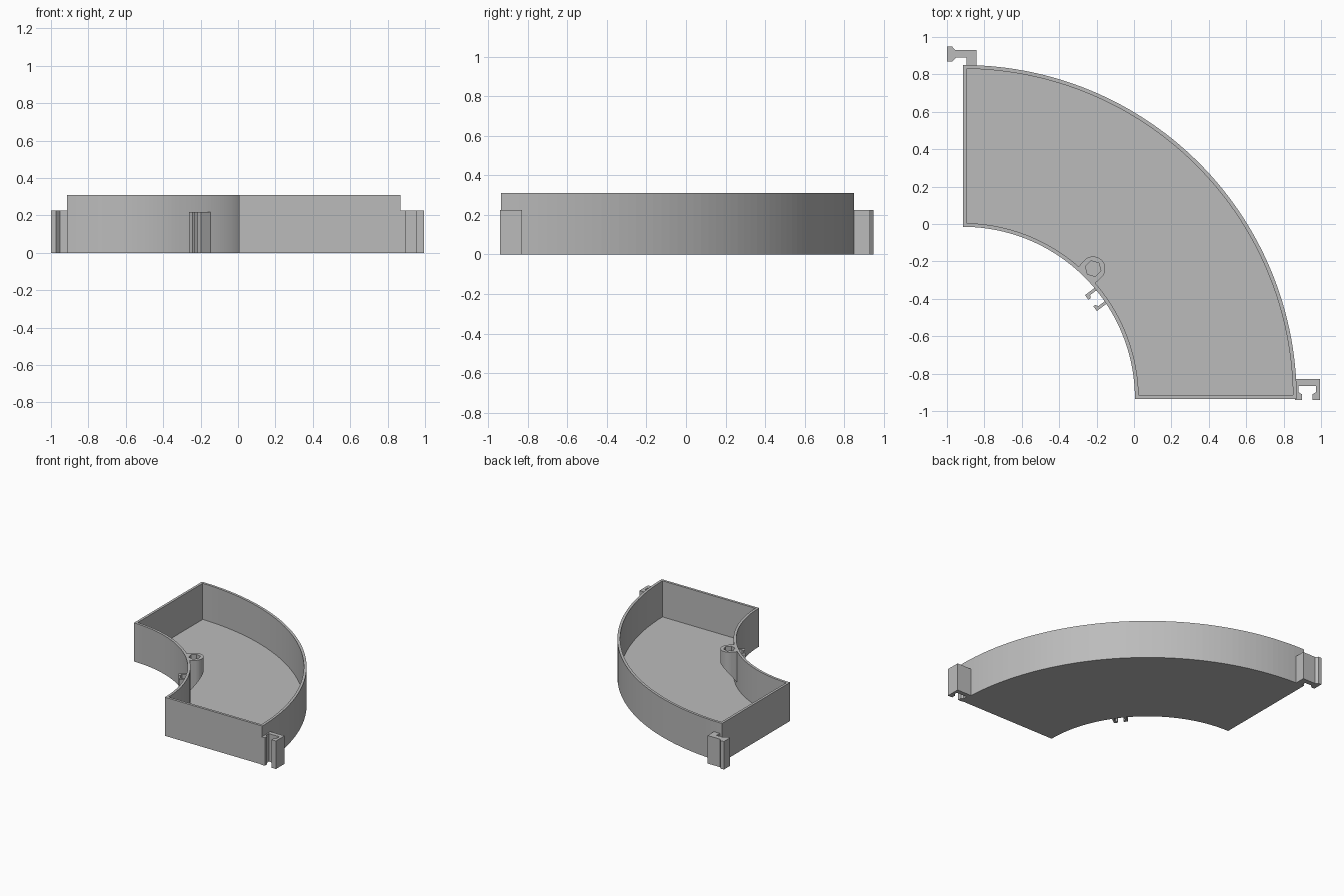
import bpy, bmesh
from math import radians, degrees, cos, sin, asin, pi
from mathutils import Vector

cube = bpy.data.objects.get("Cube")
if cube:
    bpy.data.objects.remove(cube, do_unlink=True)

grey = bpy.data.materials.new("plain_grey")
grey.use_nodes = True
grey.diffuse_color = (0.5, 0.5, 0.5, 1)
grey.node_tree.nodes["Principled BSDF"].inputs["Base Color"].default_value = (0.5, 0.5, 0.5, 1)

CX, CY = -0.915, -0.935           # centre of the bend
R_IN, R_OUT = 0.92, 1.785
WALL, HEIGHT, CLIP_H = 0.02, 0.31, 0.225
STEPS = 60


def finish(name, bm):
    bmesh.ops.recalc_face_normals(bm, faces=bm.faces)
    mesh = bpy.data.meshes.new(name)
    bm.to_mesh(mesh)
    bm.free()
    mesh.materials.append(grey)
    obj = bpy.data.objects.new(name, mesh)
    bpy.context.collection.objects.link(obj)
    return obj


def ring(bm, points, z):
    return [bm.verts.new((x, y, z)) for x, y in points]


def bridge(bm, a, b):
    n = len(a)
    for i in range(n):
        j = (i + 1) % n
        bm.faces.new((a[i], a[j], b[j], b[i]))


def prism(name, points, height):
    bm = bmesh.new()
    low, high = ring(bm, points, 0), ring(bm, points, height)
    bridge(bm, low, high)
    bm.faces.new(low)
    bm.faces.new(high)
    return finish(name, bm)


def polar(r, a):
    return CX + r * cos(a), CY + r * sin(a)


def bend_outline(inset):
    """Outer arc followed by the inner arc, pulled in from all four edges."""
    points = []
    for r, back in ((R_OUT - inset, False), (R_IN + inset, True)):
        start = asin(inset / r)
        arc = [polar(r, start + (pi / 2 - 2 * start) * i / STEPS) for i in range(STEPS + 1)]
        points += arc[::-1] if back else arc
    return points


def fill_strip(bm, loop):
    n = len(loop)
    for i in range(n // 2 - 1):
        bm.faces.new((loop[i], loop[i + 1], loop[n - 2 - i], loop[n - 1 - i]))


# Curved open tray
bm = bmesh.new()
outer, inner = bend_outline(0), bend_outline(WALL)
base, rim = ring(bm, outer, 0), ring(bm, outer, HEIGHT)
lip, floor = ring(bm, inner, HEIGHT), ring(bm, inner, WALL)
for a, b in ((base, rim), (rim, lip), (lip, floor)):
    bridge(bm, a, b)
fill_strip(bm, base)
fill_strip(bm, floor)
finish("curved_tray", bm)

# Hollow post on the inner wall, with a sloping underside
POST_R, POST_DIST, SIDES = 0.065, 0.985, 36
out_dir = Vector((cos(pi / 4), sin(pi / 4)))
side_dir = Vector((out_dir.y, -out_dir.x))
centre = Vector((CX, CY)) + out_dir * POST_DIST
bm = bmesh.new()
post_rim, post_base, hole_rim, hole_base = [], [], [], []
for i in range(SIDES):
    a = 2 * pi * i / SIDES
    u, t = POST_R * cos(a), POST_R * sin(a)
    if u < 0:                     # straight flanks back to the wall
        u = max(-0.055, u * 2.5)
    p = centre + out_dir * u + side_dir * t
    post_rim.append(bm.verts.new((p.x, p.y, HEIGHT)))
    post_base.append(bm.verts.new((p.x, p.y, 0.12 + 1.2 * u)))
    hex_r = 0.037 / cos(radians(degrees(a) % 60 - 30))
    h = centre + (out_dir * cos(a) + side_dir * sin(a)) * hex_r
    hole_rim.append(bm.verts.new((h.x, h.y, HEIGHT)))
    hole_base.append(bm.verts.new((h.x, h.y, 0.18)))
for a, b in ((post_base, post_rim), (post_rim, hole_rim), (hole_rim, hole_base)):
    bridge(bm, a, b)
bm.faces.new(post_base)
bm.faces.new(hole_base)
finish("hollow_post", bm)

# Pair of small snap hooks on the inside of the bend
HOOK_ANGLE = radians(36.8)
rad = Vector((cos(HOOK_ANGLE), sin(HOOK_ANGLE)))
tan = Vector((rad.y, -rad.x))
hook = [(0.93, 0.037), (0.93, 0.053), (0.855, 0.053), (0.855, 0.022),
        (0.868, 0.022), (0.878, 0.037)]
for name, side in (("left_hook", 1), ("right_hook", -1)):
    pts = [Vector((CX, CY)) + rad * r + tan * t * side for r, t in hook]
    prism(name, pts, 0.217)

# Channel clip at the front end
prism("channel_clip", [
    (0.86, -0.83), (0.995, -0.83), (0.995, -0.94), (0.955, -0.94), (0.955, -0.91),
    (0.972, -0.9), (0.972, -0.865), (0.88, -0.865), (0.88, -0.9), (0.897, -0.91),
    (0.897, -0.94), (0.86, -0.94)], CLIP_H)

# Mating tongue clip at the far end
prism("tongue_clip", [
    (-0.843, 0.835), (-0.843, 0.93), (-0.955, 0.93), (-0.972, 0.948), (-1.0, 0.948),
    (-1.0, 0.868), (-0.972, 0.868), (-0.952, 0.89), (-0.895, 0.89), (-0.895, 0.835)], CLIP_H)
